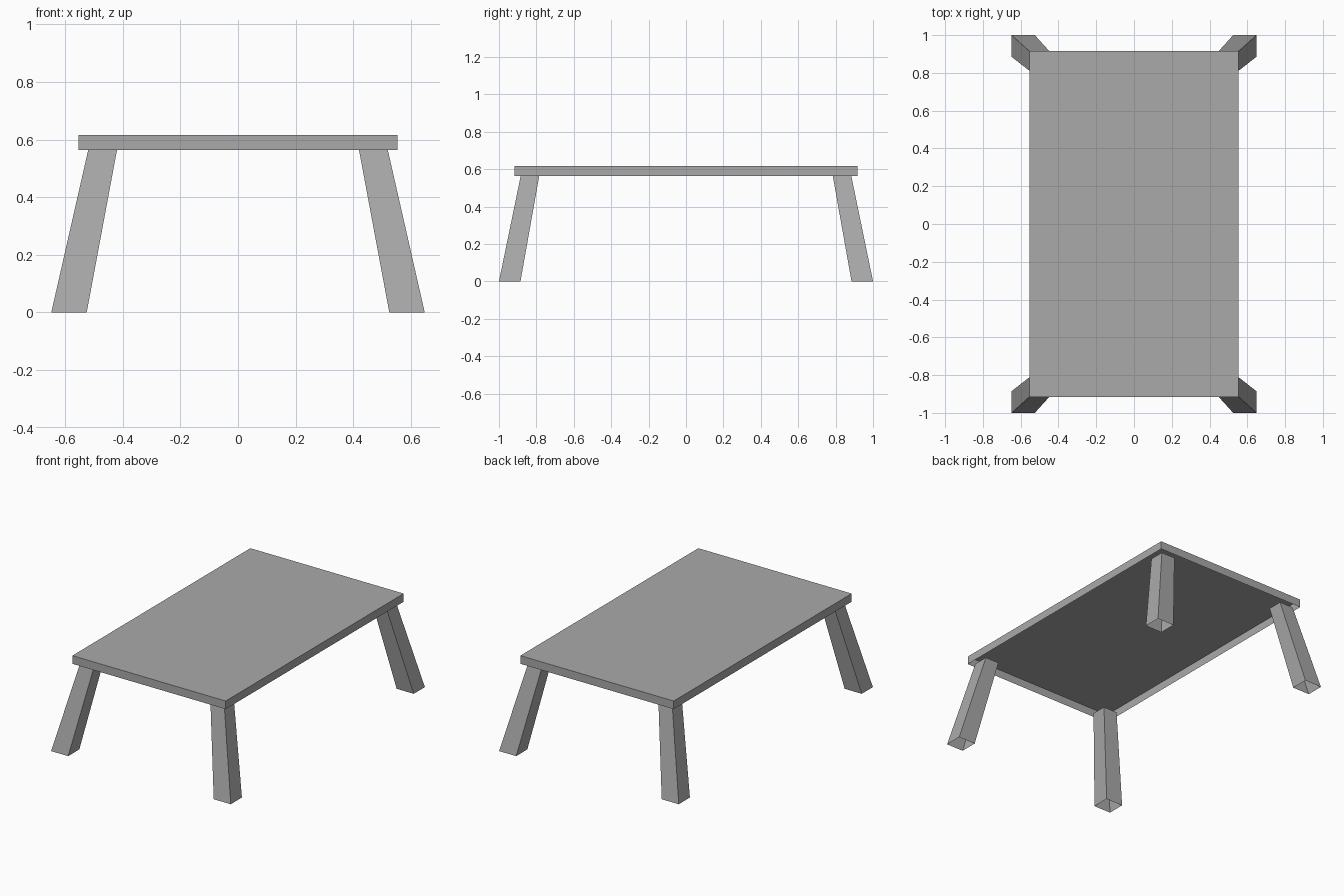
import bpy
import bmesh

# Remove the default object
if "Cube" in bpy.data.objects:
    bpy.data.objects.remove(bpy.data.objects["Cube"], do_unlink=True)


def make_material(name, colour):
    mat = bpy.data.materials.new(name)
    mat.use_nodes = True
    mat.diffuse_color = colour
    mat.node_tree.nodes["Principled BSDF"].inputs["Base Color"].default_value = colour
    return mat


def rectangle(bm, x0, x1, y0, y1, z):
    """Four corners, anticlockwise from above."""
    return [bm.verts.new((x, y, z)) for x, y in ((x0, y0), (x1, y0), (x1, y1), (x0, y1))]


def shell(name, low, high, mat, mirror=(1, 1), top_face=False):
    """Walls between two rectangles, open below, with an optional top."""
    bm = bmesh.new()
    a, b = rectangle(bm, *low), rectangle(bm, *high)
    for i in range(4):
        j = (i + 1) % 4
        bm.faces.new((a[i], a[j], b[j], b[i]))
    if top_face:
        bm.faces.new(b)
    for v in bm.verts:
        v.co.x *= mirror[0]
        v.co.y *= mirror[1]
    if mirror[0] * mirror[1] < 0:
        bmesh.ops.reverse_faces(bm, faces=bm.faces[:])
    mesh = bpy.data.meshes.new(name)
    bm.to_mesh(mesh)
    bm.free()
    mesh.materials.append(mat)
    obj = bpy.data.objects.new(name, mesh)
    bpy.context.collection.objects.link(obj)
    return obj


grey = make_material("plain grey", (0.4, 0.4, 0.4, 1))

# Table top: a shallow tray turned upside down, hollow underneath
half_x, half_y, rim_z, top_z = 0.553, 0.917, 0.563, 0.616
shell("table_top", (-half_x, half_x, -half_y, half_y, rim_z),
      (-half_x, half_x, -half_y, half_y, top_z), grey, top_face=True)

# Splayed, tapering hollow legs
for x_name, sx in (("left", 1), ("right", -1)):
    for y_name, sy in (("front", -1), ("back", 1)):
        shell(f"{y_name}_{x_name}_leg", (0.525, 0.648, 0.885, 1.0, 0),
              (0.42, 0.52, 0.785, 0.884, rim_z), grey, (sx, sy))
